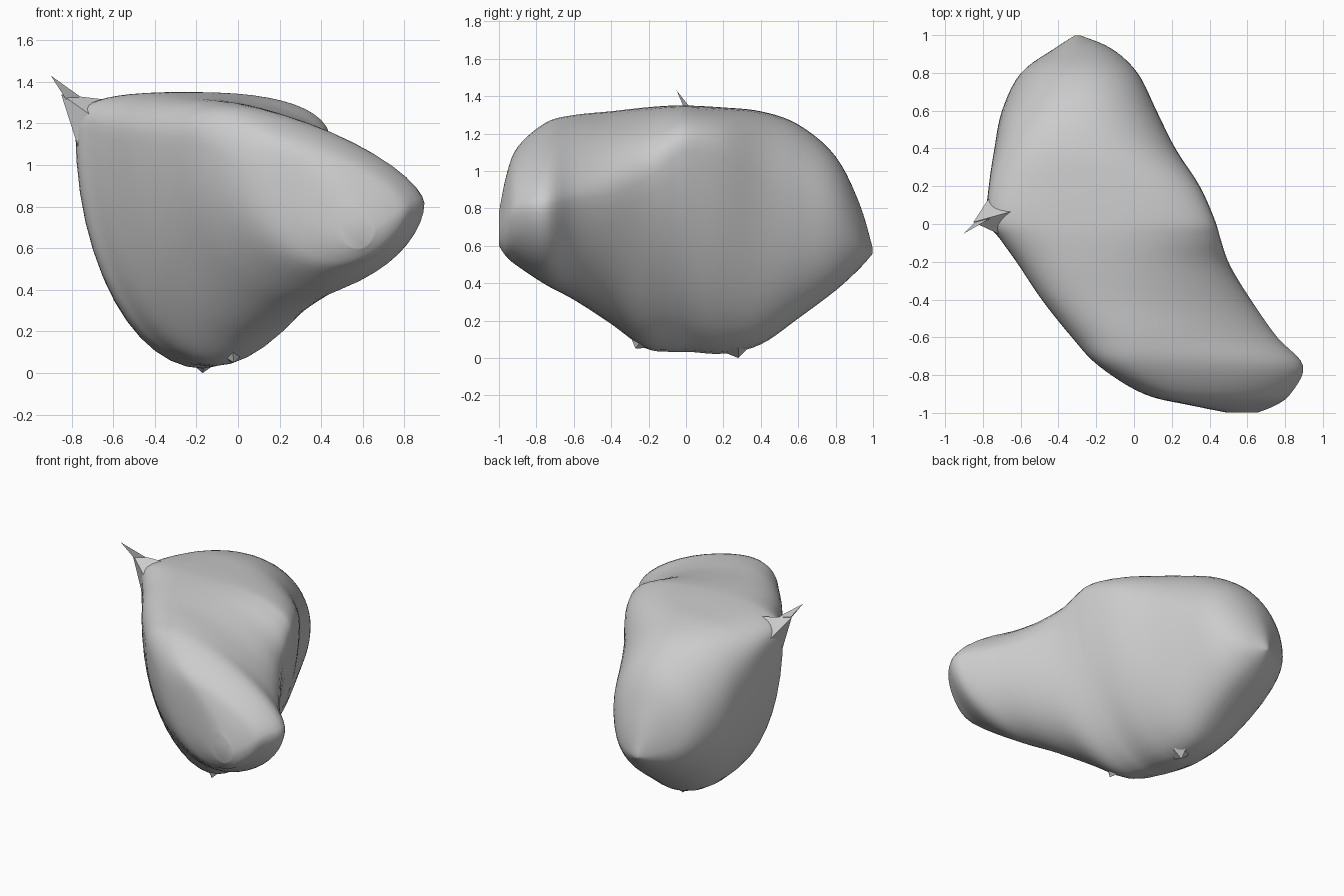
import bpy, bmesh, math
from mathutils import Vector

cube = bpy.data.objects.get("Cube")
if cube:
    bpy.data.objects.remove(cube, do_unlink=True)

# Single stone grey material
stone = bpy.data.materials.new("stone_grey")
stone.use_nodes = True
grey = (0.6, 0.6, 0.6, 1)
stone.diffuse_color = grey
stone.node_tree.nodes["Principled BSDF"].inputs["Base Color"].default_value = grey

# Cross-sections along y: y, then (x, z) of the left, top, right and bottom extremes
SECTIONS = [
    (-1, .5, .7, .57, .78, .65, .68, .58, .6),
    (-.96, .3, .8, .4, .98, .75, .74, .55, .54),
    (-.9, .05, .95, .2, 1.13, .83, .8, .45, .49),
    (-.75, -.19, 1.1, .02, 1.26, .9, .82, .35, .39),
    (-.6, -.33, 1.1, -.05, 1.3, .76, .85, .2, .31),
    (-.4, -.49, 1.12, -.18, 1.32, .62, .88, .02, .18),
    (-.22, -.61, 1.14, -.25, 1.34, .51, .95, -.07, .05),
    (-.08, -.71, 1.17, -.25, 1.35, .46, 1.07, -.12, .03),
    (.02, -.78, 1.17, -.22, 1.35, .43, 1.12, -.15, .03),
    (.2, -.77, 1.12, -.25, 1.34, .35, 1.08, -.17, .02),
    (.4, -.74, .95, -.3, 1.32, .22, .95, -.18, .07),
    (.6, -.7, .8, -.3, 1.25, .12, .85, -.2, .21),
    (.8, -.6, .7, -.28, 1.08, .02, .75, -.22, .36),
    (.93, -.42, .6, -.28, .82, -.12, .62, -.27, .48),
    (1, -.31, .57, -.3, .58, -.29, .57, -.3, .56),
]
STEPS = 5      # rings between neighbouring sections
QUARTER = 12   # points in each quarter of a ring


def blend(a, b, c, d, t):
    """Catmull-Rom blend from b to c."""
    return [q + .5 * t * (r - p + t * (2 * p - 5 * q + 4 * r - s + t * (3 * (q - r) + s - p)))
            for p, q, r, s in zip(a, b, c, d)]


def ramp(y, start, end):
    """Smooth rise from zero to one between two positions."""
    t = max(0, min(1, (y - start) / (end - start)))
    return t * t * (3 - 2 * t)


def ring_points(section):
    """Closed outline made of four quarter arcs joining the extremes."""
    y = section[0]
    ends = [Vector((section[i], y, section[i + 1])) for i in (1, 3, 5, 7)]
    # Fullness of each quarter: boxy upper left, sloping front lobe, round back
    upper_left = 2.4 + .8 * ramp(y, -.2, .1) - 1.2 * ramp(y, .2, .8)
    upper_right = 1.5 + .9 * ramp(y, -.65, .05) - .35 * ramp(y, .2, .6)
    lower_right = 1.8 + .2 * ramp(y, .2, .6)
    points = []
    for i, power in enumerate((upper_left, upper_right, lower_right, 2)):
        start, end = ends[i], ends[(i + 1) % 4]
        for k in range(QUARTER):
            angle = math.pi / 2 * k / QUARTER
            u = math.cos(angle) ** (2 / power)
            v = math.sin(angle) ** (2 / power)
            if i % 2 == 0:
                x = end.x + (start.x - end.x) * u
                z = start.z + (end.z - start.z) * v
            else:
                x = start.x + (end.x - start.x) * v
                z = end.z + (start.z - end.z) * u
            points.append((x, y, z))
    return points


def finish(bm, name, angle):
    """Turn a bmesh into a smooth shaded object."""
    bmesh.ops.recalc_face_normals(bm, faces=bm.faces)
    mesh = bpy.data.meshes.new(name)
    bm.to_mesh(mesh)
    bm.free()
    mesh.materials.append(stone)
    obj = bpy.data.objects.new(name, mesh)
    bpy.context.collection.objects.link(obj)
    bpy.ops.object.select_all(action='DESELECT')
    obj.select_set(True)
    bpy.context.view_layer.objects.active = obj
    bpy.ops.object.shade_smooth_by_angle(angle=math.radians(angle))


# Main lumpy body, lofted from front to back
bm = bmesh.new()
rings = []
last = len(SECTIONS) - 1
for i in range(last):
    near = [SECTIONS[max(0, min(last, i + j))] for j in (-1, 0, 1, 2)]
    for step in range(STEPS):
        rings.append(ring_points(blend(*near, step / STEPS)))
rings.append(ring_points(SECTIONS[-1]))
loops = [[bm.verts.new(p) for p in ring] for ring in rings]
count = 4 * QUARTER
for a, b in zip(loops, loops[1:]):
    for k in range(count):
        n = (k + 1) % count
        bm.faces.new((a[k], a[n], b[n], b[k]))
bm.faces.new(loops[0])
bm.faces.new(loops[-1])
for _ in range(2):
    bmesh.ops.smooth_vert(bm, verts=bm.verts, factor=.3,
                          use_axis_x=True, use_axis_y=True, use_axis_z=True)
finish(bm, "body", 50)


# Thin pointed snags that stick out of the surface
def spike(name, tip, base):
    bm = bmesh.new()
    top = bm.verts.new(tip)
    foot = [bm.verts.new(p) for p in base]
    for k in range(len(foot)):
        bm.faces.new((top, foot[k], foot[(k + 1) % len(foot)]))
    bm.faces.new(foot)
    finish(bm, name, 30)


spike("corner_flare", (-.85, .01, 1.34),
      [(-.6, .08, 1.31), (-.68, -.07, 1.22), (-.76, 0, 1.06), (-.74, .18, 1.17)])
spike("corner_spike", (-.9, -.05, 1.43),
      [(-.84, .01, 1.34), (-.76, .03, 1.33), (-.81, .01, 1.29)])
spike("back_foot", (-.17, .28, 0),
      [(-.24, .3, .06), (-.16, .36, .08), (-.1, .28, .05), (-.16, .18, .04)])
spike("front_foot", (-.02, -.27, .05),
      [(-.1, -.22, .1), (-.06, -.14, .06), (.05, -.22, .12), (-.03, -.31, .15)])
